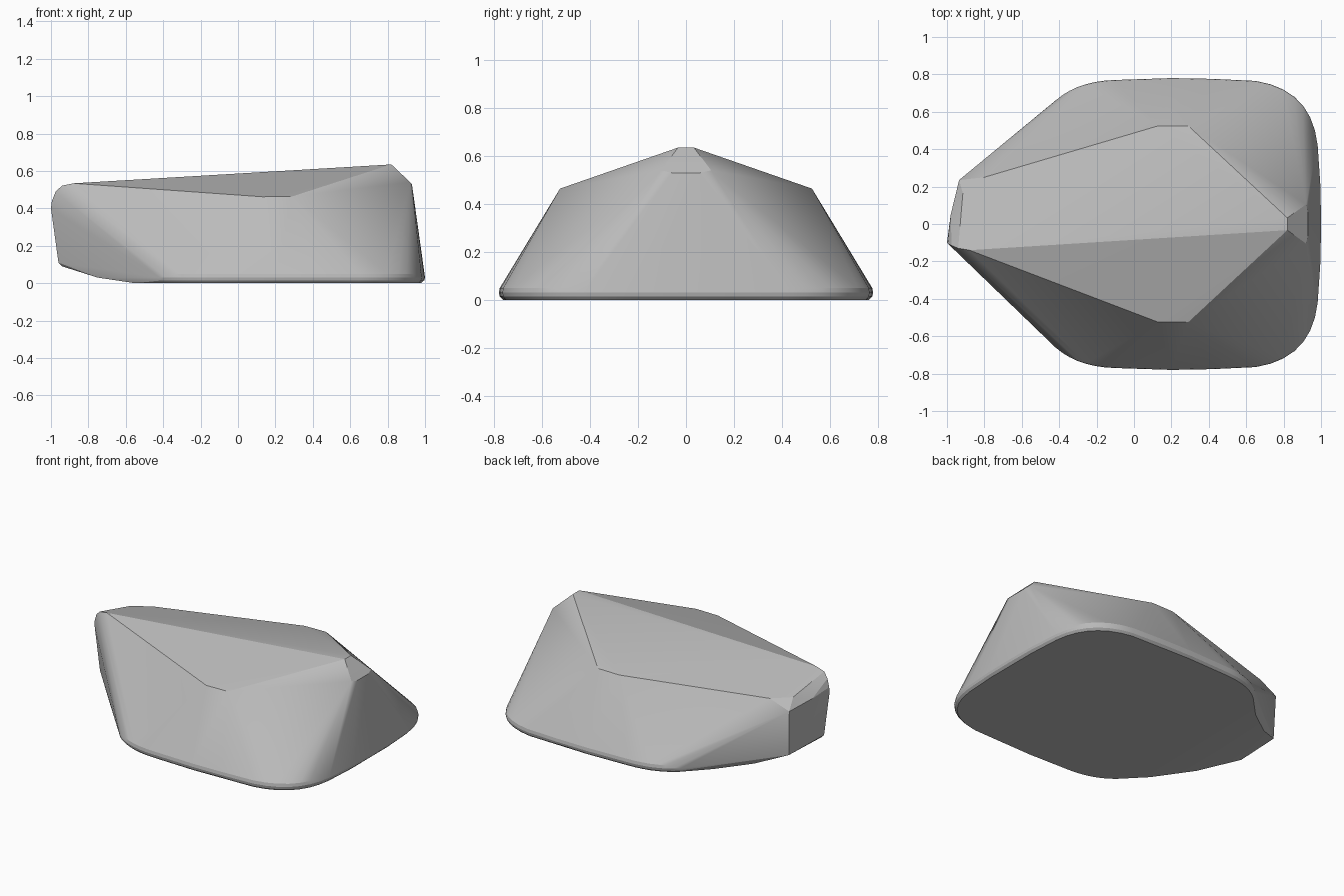
import bpy
import bmesh
from mathutils import Vector

cube = bpy.data.objects.get("Cube")
if cube:
    bpy.data.objects.remove(cube, do_unlink=True)

# Stone colour
stone = bpy.data.materials.new("stone grey")
stone.use_nodes = True
grey = (0.5, 0.5, 0.5, 1)
stone.diffuse_color = grey
bsdf = stone.node_tree.nodes["Principled BSDF"]
bsdf.inputs["Base Color"].default_value = grey
bsdf.inputs["Roughness"].default_value = 0.9


def corner(start, control, end, steps=7):
    """Points along a rounded corner of the plan outline."""
    a, b, c = Vector(start), Vector(control), Vector(end)
    for i in range(steps + 1):
        t = i / steps
        yield a * (1 - t) ** 2 + b * 2 * t * (1 - t) + c * t * t


# Plan outline of one half of the foot, from the tail to the narrow end
half = [Vector((1.0, 0.0)), Vector((0.997, 0.2))]
half += corner((0.982, 0.42), (0.95, 0.72), (0.65, 0.765))
half += [Vector((0.42, 0.776)), Vector((0.2, 0.78))]
half += corner((-0.1, 0.77), (-0.3, 0.765), (-0.42, 0.66))

points = []

# Rounded foot: the outline stacked at a few heights
for inset, height in ((0.018, 0.0), (0.004, 0.014), (0.0, 0.03), (0.004, 0.05)):
    for p in half:
        q = p - (p - Vector((0.2, 0))).normalized() * inset
        points += [(q.x, q.y, height), (q.x, -q.y, height)]

# Mirrored shoulders, peak and tail shoulder
for x, y, z in ((0.13, 0.525, 0.462), (0.29, 0.525, 0.464),
                (0.82, 0.033, 0.635), (0.92, 0.105, 0.54), (0.93, 0.06, 0.53)):
    points += [(x, y, z), (x, -y, z)]

# Skewed blunt nose: upper rim, then under-curve
points += [(-0.88, -0.14, 0.534), (-0.94, -0.13, 0.522), (-0.975, -0.115, 0.49),
           (-0.995, -0.105, 0.44), (-1.0, -0.1, 0.40),
           (-0.80, 0.25, 0.448), (-0.915, 0.165, 0.455), (-0.935, 0.235, 0.39),
           (-0.98, 0.05, 0.42),
           (-0.96, -0.1, 0.11), (-0.94, -0.1, 0.09), (-0.925, 0.225, 0.09),
           (-0.75, -0.3, 0.03), (-0.75, 0.34, 0.03), (-0.55, -0.5, 0.0),
           (-0.55, 0.5, 0.0)]

# Wrap the points in a convex skin
bm = bmesh.new()
for p in points:
    bm.verts.new(p)
hull = bmesh.ops.convex_hull(bm, input=bm.verts[:])
loose = [v for v in bm.verts if not v.link_faces]
bmesh.ops.delete(bm, geom=loose, context='VERTS')
bmesh.ops.dissolve_limit(bm, angle_limit=0.02, verts=bm.verts[:], edges=bm.edges[:])
bmesh.ops.recalc_face_normals(bm, faces=bm.faces[:])
mesh = bpy.data.meshes.new("boulder")
bm.to_mesh(mesh)
bm.free()
mesh.materials.append(stone)

boulder = bpy.data.objects.new("boulder", mesh)
bpy.context.collection.objects.link(boulder)
bpy.context.view_layer.objects.active = boulder
boulder.select_set(True)
bpy.ops.object.shade_smooth_by_angle(angle=0.26)
